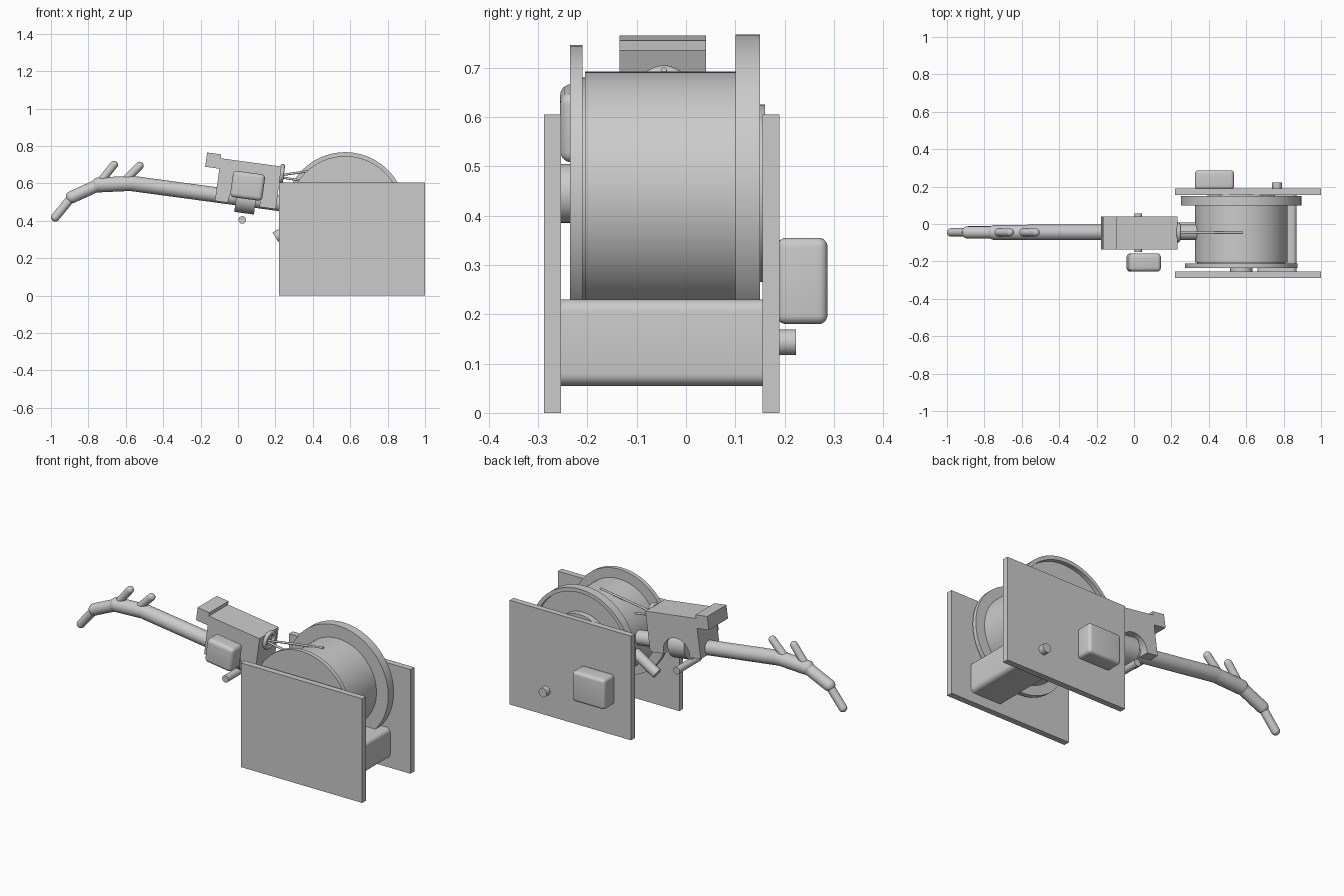
import bpy, bmesh, math
from mathutils import Vector, Matrix

if "Cube" in bpy.data.objects:
    bpy.data.objects.remove(bpy.data.objects["Cube"])

grey = bpy.data.materials.new("plain_grey")
grey.use_nodes = True
grey.diffuse_color = (0.6, 0.6, 0.6, 1)
grey.node_tree.nodes["Principled BSDF"].inputs["Base Color"].default_value = (0.6, 0.6, 0.6, 1)

ARM_Y = -0.045
TILT = math.radians(7.7)
# Frame that follows the slope of the arm
FRAME = Matrix.Translation((0.03, ARM_Y, 0.52)) @ Matrix.Rotation(TILT, 4, 'Y')


def finish(bm, name, smooth=True):
    mesh = bpy.data.meshes.new(name)
    bmesh.ops.recalc_face_normals(bm, faces=bm.faces)
    bm.to_mesh(mesh)
    bm.free()
    mesh.materials.append(grey)
    ob = bpy.data.objects.new(name, mesh)
    bpy.context.collection.objects.link(ob)
    if smooth:
        bpy.ops.object.select_all(action='DESELECT')
        ob.select_set(True)
        bpy.context.view_layer.objects.active = ob
        bpy.ops.object.shade_smooth_by_angle(angle=math.radians(35))
    return ob


def box(name, xs, ys, zs, bevel=0, along_y=False, frame=None):
    bm = bmesh.new()
    bmesh.ops.create_cube(bm, size=1)
    spans = (xs, ys, zs)
    for v in bm.verts:
        v.co = [(a + b) / 2 + c * (b - a) for (a, b), c in zip(spans, v.co)]
    if bevel:
        edges = [e for e in bm.edges if not along_y
                 or abs(e.verts[0].co.y - e.verts[1].co.y) > 0.001]
        bmesh.ops.bevel(bm, geom=edges, offset=bevel, segments=5, profile=0.5, affect='EDGES')
    if frame:
        bm.transform(frame)
    return finish(bm, name, bevel > 0)


def rod(name, a, b, r, round_ends=False, sides=32):
    a, b = Vector(a), Vector(b)
    axis = b - a
    bm = bmesh.new()
    turn = axis.to_track_quat('Z', 'Y').to_matrix().to_4x4()
    bmesh.ops.create_cone(bm, cap_ends=True, segments=sides, radius1=r, radius2=r,
                          depth=axis.length, matrix=Matrix.Translation((a + b) / 2) @ turn)
    if round_ends:
        for p in (a, b):
            bmesh.ops.create_uvsphere(bm, u_segments=sides, v_segments=16, radius=r,
                                      matrix=Matrix.Translation(p) @ turn)
    return finish(bm, name)


def lathe_y(name, profile, cx, cz, sides=96):
    # Closed profile of (radius, y) points spun about the reel axis
    bm = bmesh.new()
    vs = [bm.verts.new((cx + r, y, cz)) for r, y in profile]
    es = [bm.edges.new((vs[i], vs[i + 1])) for i in range(len(vs) - 1)]
    bmesh.ops.spin(bm, geom=vs + es, cent=(cx, 0, cz), axis=(0, 1, 0),
                   angle=math.tau, steps=sides)
    bmesh.ops.remove_doubles(bm, verts=bm.verts, dist=0.0002)
    return finish(bm, name)


# Side plates
for name, ys in (("front_plate", (-0.288, -0.253)), ("back_plate", (0.155, 0.19))):
    box(name, (0.22, 1.0), ys, (0, 0.605))

# Reel: drum, flanges and hubs
CX, CZ = 0.573, 0.445
lathe_y("drum", [(0, -0.205), (0.247, -0.205), (0.247, 0.11), (0, 0.11)], CX, CZ)
lathe_y("small_flange", [(0, -0.235), (0.301, -0.235), (0.301, -0.21), (0, -0.21)], CX, CZ)
lathe_y("large_flange", [(0, 0.1), (0.322, 0.1), (0.322, 0.15), (0.3, 0.15),
                         (0.3, 0.125), (0, 0.125)], CX, CZ)
rod("back_hub", (CX, 0.12, CZ), (CX, 0.16, CZ), 0.18, sides=64)
rod("drum_spacer", (CX, -0.215, CZ), (CX, -0.2, CZ), 0.235, sides=64)
rod("front_hub", (CX, -0.255, CZ), (CX, -0.23, CZ), 0.06)

# Motor block between the plates, control box and knob behind
box("motor_block", (0.66, 0.87), (-0.253, 0.155), (0.055, 0.23), 0.025, True)
box("control_box", (0.325, 0.535), (0.185, 0.287), (0.18, 0.355), 0.018)
rod("control_knob", (0.765, 0.18, 0.143), (0.765, 0.223, 0.143), 0.026)

# Slanted stub between the plates
rod("lower_stub", (0.2, -0.02, 0.312), (0.36, -0.02, 0.41), 0.029)

# Arm with bent, rounded tip
arm = [("arm_main", (-0.57, 0.6), (0.34, 0.477), 0.041),
       ("arm_bend", (-0.745, 0.592), (-0.57, 0.6), 0.04),
       ("arm_wrist", (-0.888, 0.527), (-0.745, 0.592), 0.033),
       ("arm_tip", (-0.977, 0.419), (-0.888, 0.527), 0.023),
       ("rear_peg", (-0.735, 0.61), (-0.663, 0.7), 0.021),
       ("front_peg", (-0.6, 0.62), (-0.525, 0.695), 0.021)]
for name, (x1, z1), (x2, z2), r in arm:
    rod(name, (x1, ARM_Y, z1), (x2, ARM_Y, z2), r, True)

# Bracket straddling the arm, with an arched opening through its sides
bracket = box("bracket", (-0.15, 0.178), (-0.09, 0.086), (-0.034, 0.196), frame=FRAME)
cutter = rod("bracket_arch_cutter", FRAME @ Vector((0.005, -0.2, -0.02)),
             FRAME @ Vector((0.005, 0.2, -0.02)), 0.085, sides=48)
cutter.hide_render = True
cut = bracket.modifiers.new("arch", 'BOOLEAN')
cut.operation = 'DIFFERENCE'
cut.object = cutter
cut.solver = 'EXACT'
bpy.context.view_layer.objects.active = bracket
bpy.ops.object.modifier_apply(modifier="arch")
bpy.data.objects.remove(cutter)
box("bracket_lip", (-0.226, -0.15), (-0.09, 0.086), (0.14, 0.217), frame=FRAME)

# Collar, cross pin and side grip
rod("arm_collar", FRAME @ Vector((-0.04, 0, 0)), FRAME @ Vector((0.066, 0, 0)), 0.078)
rod("cross_pin", (0.023, -0.15, 0.405), (0.023, 0.055, 0.405), 0.02)
box("side_grip", (-0.079, 0.094), (-0.21, -0.112), (-0.002, 0.14), 0.022,
    frame=Matrix.Translation((0.005, 0, 0)) @ FRAME)

# Line guide ring on the bracket's end
bm = bmesh.new()
R, T, N, M = 0.043, 0.012, 40, 12
rings = [[bm.verts.new((T * math.sin(math.tau * j / M),
                        (R + T * math.cos(math.tau * j / M)) * math.cos(math.tau * i / N),
                        (R + T * math.cos(math.tau * j / M)) * math.sin(math.tau * i / N)))
          for j in range(M)] for i in range(N)]
for i in range(N):
    for j in range(M):
        k, n = (i + 1) % N, (j + 1) % M
        bm.faces.new((rings[i][j], rings[k][j], rings[k][n], rings[i][n]))
bm.transform(Matrix.Translation((0.234, ARM_Y, 0.65)) @ Matrix.Rotation(TILT, 4, 'Y'))
finish(bm, "guide_ring")
rod("guide_stem", (0.2, ARM_Y, 0.61), (0.234, ARM_Y, 0.61), 0.012)

# Line running to the drum
rod("upper_line", (0.2, ARM_Y, 0.64), (0.58, ARM_Y, 0.695), 0.006, sides=12)
rod("lower_line", (0.2, ARM_Y, 0.637), (0.36, ARM_Y, 0.612), 0.006, sides=12)
